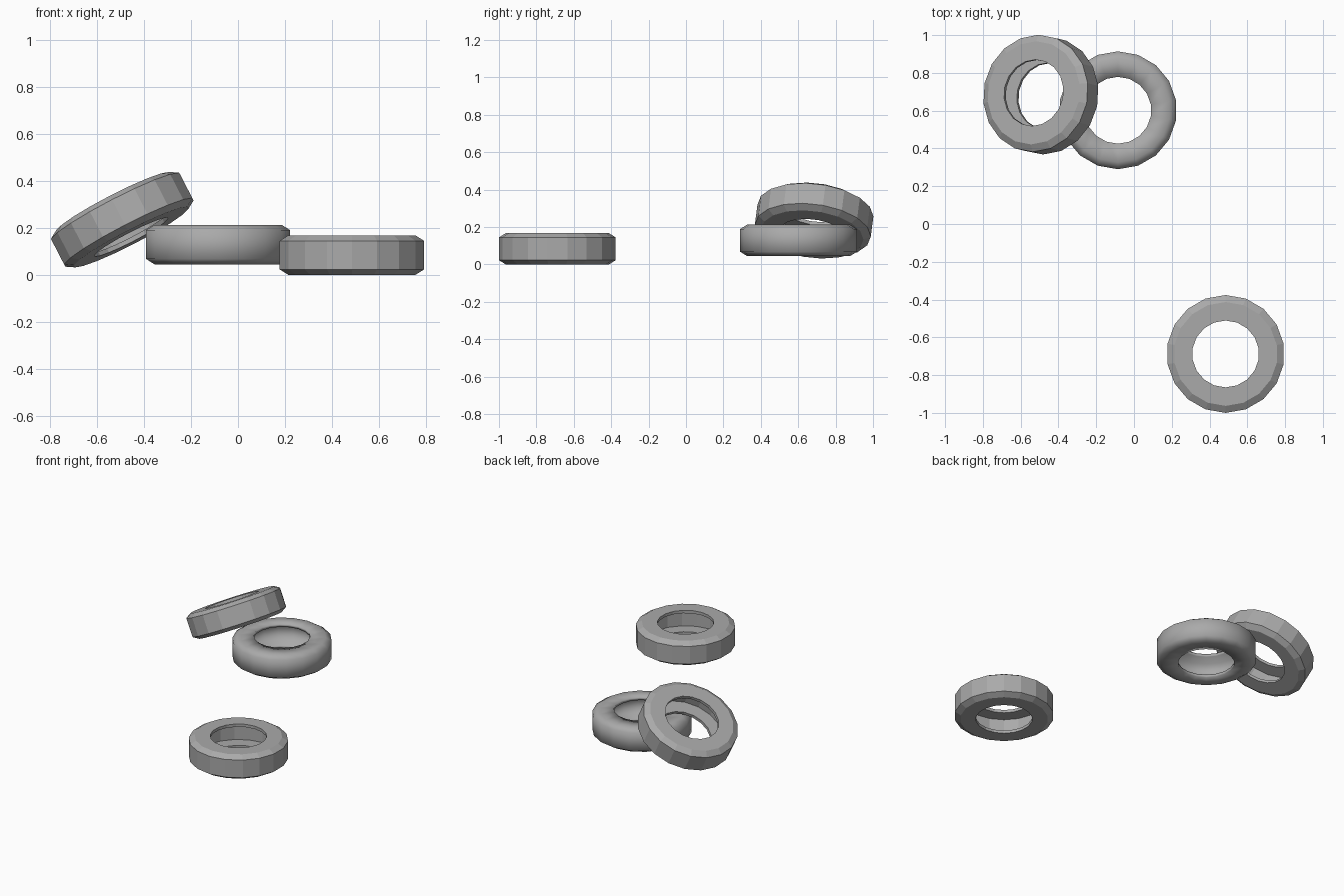
import bpy
from math import radians, cos, sin, pi
from mathutils import Euler

cube = bpy.data.objects.get("Cube")
if cube:
    bpy.data.objects.remove(cube, do_unlink=True)

# One grey rubber
rubber = bpy.data.materials.new("grey_rubber")
rubber.use_nodes = True
GREY = (0.4, 0.4, 0.4, 1)
rubber.diffuse_color = GREY
rubber.node_tree.nodes["Principled BSDF"].inputs["Base Color"].default_value = GREY

SIDES = 18
HALF = 0.084

# Upper half of the hollow tyre section (radius, height), from tread to inner wall
upper = [(0.312, 0.061), (0.275, HALF), (0.177, HALF), (0.177, 0.064), (0.265, 0.064)]
section = upper + [(r, -z) for r, z in reversed(upper)]


def make_tyre(name, location, tilt=(0, 0, 0), smooth=False):
    """Spin the closed section around z into a faceted tyre."""
    n = len(section)
    verts, faces = [], []
    for i in range(SIDES):
        a = 2 * pi * i / SIDES + pi / 2
        verts += [(r * cos(a), r * sin(a), z) for r, z in section]
        j = (i + 1) % SIDES
        for k in range(n):
            m = (k + 1) % n
            faces.append((i * n + k, i * n + m, j * n + m, j * n + k)[::-1])
    mesh = bpy.data.meshes.new(name)
    mesh.from_pydata(verts, [], faces)
    mesh.materials.append(rubber)
    mesh.polygons.foreach_set("use_smooth", [smooth] * len(faces))
    mesh.update()
    tyre = bpy.data.objects.new(name, mesh)
    bpy.context.collection.objects.link(tyre)
    tyre.location = location
    tyre.rotation_euler = Euler([radians(t) for t in tilt])


# One tyre on the ground, one smooth tyre behind, one leaning on it
make_tyre("front_tyre", (0.485, -0.688, HALF))
make_tyre("back_tyre", (-0.085, 0.602, 0.129), smooth=True)
make_tyre("leaning_tyre", (-0.493, 0.685, 0.235), tilt=(-6.5, -27.3, 0))
